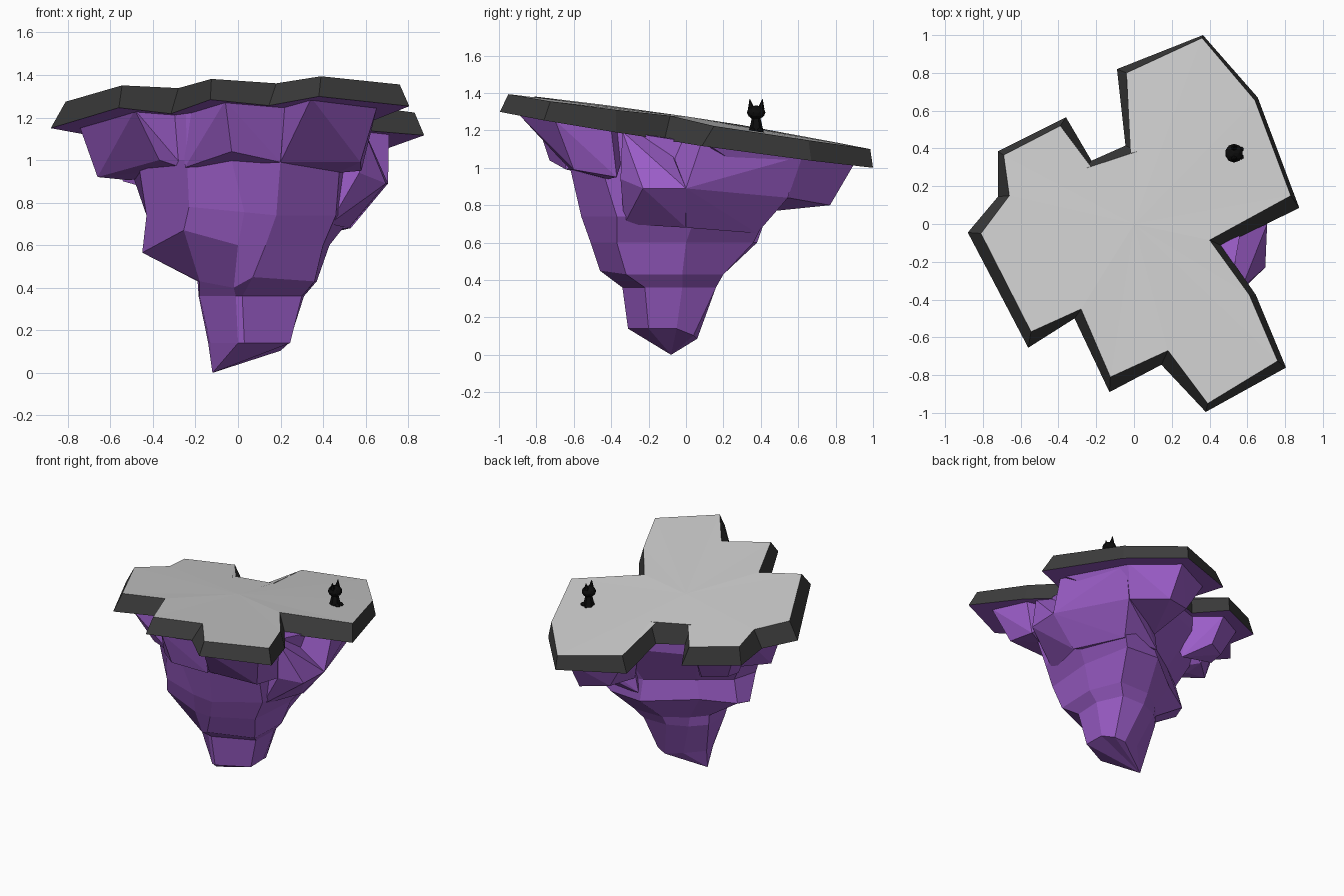
import bpy, bmesh, math
from mathutils import Matrix, Vector

if "Cube" in bpy.data.objects:
    bpy.data.objects.remove(bpy.data.objects["Cube"])


def material(name, rgb):
    m = bpy.data.materials.new(name)
    m.diffuse_color = (*rgb, 1)
    m.use_nodes = True
    m.node_tree.nodes["Principled BSDF"].inputs["Base Color"].default_value = m.diffuse_color
    return m


ROCK = material("purple_rock", (0.33, 0.11, 0.58))
RIM = material("dark_rim", (0.045, 0.045, 0.045))
TOP = material("pale_top", (0.6, 0.6, 0.6))
BLACK = material("black", (0.004, 0.004, 0.004))


def finish(name, bm, mats):
    bmesh.ops.recalc_face_normals(bm, faces=bm.faces)
    me = bpy.data.meshes.new(name)
    bm.to_mesh(me)
    bm.free()
    for m in mats:
        me.materials.append(m)
    ob = bpy.data.objects.new(name, me)
    bpy.context.collection.objects.link(ob)
    return ob


# Tilted, slightly crowned surfaces of the slab
def top_z(x, y):
    return 1.254 - 0.152 * y - 0.012 * x + 0.03 * max(0, 1 - math.hypot(x, y) / .9)


def under_z(x, y):
    return 1.136 - 0.15 * y - 0.008 * x + 0.017 * y * y


# Slab: lobed outline with a flared rim
upper = [(.36, .985), (.64, .655), (.83, .15), (.4, -.085), (.61, -.375), (.76, -.725),
         (.39, -.95), (.18, -.67), (-.125, -.81), (-.28, -.45), (-.545, -.57), (-.81, -.05),
         (-.66, .15), (-.69, .365), (-.39, .52), (-.255, .295), (.02, .385), (-.04, .8)]
lower = [(.365, 1.0), (.655, .67), (.875, .085), (.465, -.115), (.645, -.375), (.805, -.76),
         (.38, -.995), (.145, -.745), (-.13, -.89), (-.315, -.5), (-.56, -.655), (-.88, -.045),
         (-.72, .145), (-.72, .385), (-.36, .565), (-.225, .335), (-.045, .415), (-.09, .82)]
bm = bmesh.new()
a = [bm.verts.new((x, y, top_z(x, y))) for x, y in upper]
b = [bm.verts.new((x, y, under_z(x, y))) for x, y in lower]
mid = bm.verts.new((0, 0, 1.275))
bm.faces.new(b).material_index = 2
for i in range(len(a)):
    j = (i + 1) % len(a)
    bm.faces.new((a[i], a[j], b[j], b[i]))
    bm.faces.new((a[i], a[j], mid)).material_index = 1
finish("slab", bm, [RIM, TOP, ROCK])

# Rock core: stepped rings, counter-clockwise from the right side, closing on a tip
rings = [
    (1.00, [(.56, 0), (.53, .5), (.2, .47), (-.27, .28), (-.52, .03), (-.47, -.28), (-.24, -.5), (-.03, -.62), (.2, -.62), (.48, -.45)]),
    (.74, [(.54, .05), (.45, .43), (.12, .33), (-.18, .13), (-.38, -.02), (-.43, -.2), (-.23, -.5, .78), (.03, -.56, .755), (.18, -.56), (.46, -.37)]),
    (.60, [(.43, 0), (.36, .36), (.11, .38), (-.2, .13), (-.42, 0, .58), (-.45, -.1, .565), (-.255, -.46, .67), (0, -.5), (.13, -.51), (.4, -.37)]),
    (.43, [(.37, -.02), (.28, .2), (.05, .2), (-.1, .1), (-.19, 0), (-.19, -.18), (-.18, -.24), (-.02, -.39, .4), (.07, -.46, .45), (.36, -.32)]),
    (.36, [(.31, -.02), (.23, .16), (.05, .16), (-.09, .1), (-.185, 0), (-.185, -.17), (-.18, -.2), (-.01, -.33), (.02, -.34), (.3, -.22)]),
    (.14, [(.24, -.05), (.2, .04), (.13, .06), (0, .03), (-.14, -.04), (-.14, -.1), (-.13, -.13), (0, -.3), (.03, -.31), (.245, -.2)]),
]
bm = bmesh.new()
loops = [[bm.verts.new((p[0] * 1.02, p[1] * 1.02, under_z(p[0], p[1]) + .01)) for p in rings[0][1]]]
for z, pts in rings:
    loops.append([bm.verts.new((p[0], p[1], p[2] if len(p) > 2 else
                                z - (.9 * max(0, p[1]) if z < .2 else 0))) for p in pts])
tip = bm.verts.new((-.12, -.08, 0))
n = len(loops[0])
bm.faces.new(loops[0])
for p, q in zip(loops, loops[1:]):
    for i in range(n):
        j = (i + 1) % n
        bm.faces.new((p[i], p[j], q[j], q[i]))
for i in range(n):
    bm.faces.new((loops[-1][i], loops[-1][(i + 1) % n], tip))
finish("rock_core", bm, [ROCK])


# Rock lobes: hull between points under the slab and a lower ledge
def chunk(name, tops, ledge):
    bm = bmesh.new()
    vs = [bm.verts.new((x, y, under_z(x, y) + .01)) for x, y in tops]
    vs += [bm.verts.new(p) for p in ledge]
    bmesh.ops.convex_hull(bm, input=vs)
    junk = [v for v in bm.verts if not v.link_faces]
    bmesh.ops.delete(bm, geom=junk, context='VERTS')
    finish(name, bm, [ROCK])


chunk("front_right_lobe", [(.22, -.7), (.345, -.9), (.655, -.7), (.6, -.4), (.3, -.3)],
      [(.2, -.62, .99), (.575, -.6, .99), (.58, -.37, .95), (.47, -.42, .94)])
chunk("front_centre_lobe", [(-.255, -.46), (-.06, -.81), (.22, -.69), (.22, -.4)],
      [(-.25, -.5, .965), (-.03, -.73, 1.04), (.2, -.64, .99)])
chunk("left_lobe", [(-.745, -.05), (-.485, -.54), (-.255, -.44), (-.25, .1), (-.6, .13)],
      [(-.66, -.05, .92), (-.37, -.45, 1.0), (-.51, -.05, .905), (-.25, -.45, .96), (-.5, .1, .91)])
chunk("back_left_lobe", [(-.62, .13), (-.62, .33), (-.4, .46), (-.25, .27), (-.2, .1)],
      [(-.54, .16, .9), (-.53, .27, .91), (-.38, .36, .9), (-.25, .2, .82)])
chunk("back_lobe", [(0, .72), (.33, .9), (.57, .62), (.72, .12), (.08, .42), (.4, 0)],
      [(.13, .7, .83), (.33, .77, .8), (.49, .545, .84), (.15, .38, .76)])
chunk("right_wall", [(.45, -.1), (.71, .08), (.57, .6), (.2, .4)],
      [(.705, 0, .89), (.5, .545, .84), (.53, 0, .68), (.4, .38, .65), (.12, .38, .66)])
chunk("right_bump", [(.46, -.11), (.57, -.34), (.3, -.1), (.3, -.3)],
      [(.705, 0, .89), (.695, -.23, .89), (.52, 0, .68), (.43, -.33, .7), (.57, -.35, .94)])


# Small seated animal on the slab, facing right
def part(bm, kind, loc, scale, rot=0):
    m = Matrix.Translation(Vector(loc)) @ Matrix.Rotation(rot, 4, 'X') @ Matrix.Diagonal((*scale, 1))
    if kind == "ball":
        bmesh.ops.create_icosphere(bm, subdivisions=2, radius=1, matrix=m)
    else:
        bmesh.ops.create_cone(bm, cap_ends=True, segments=6, radius1=1, radius2=.55 if kind == "body" else .1,
                              depth=2, matrix=m)


bm = bmesh.new()
part(bm, "body", (.53, .375, 1.225), (.042, .042, .04))
part(bm, "ball", (.53, .375, 1.296), (.048, .05, .038))
for s in (-1, 1):
    part(bm, "ear", (.53, .375 + s * .03, 1.342), (.018, .018, .025), -s * .15)
    part(bm, "ball", (.56, .375 + s * .02, 1.2), (.022, .015, .014))
finish("animal_figure", bm, [BLACK])
